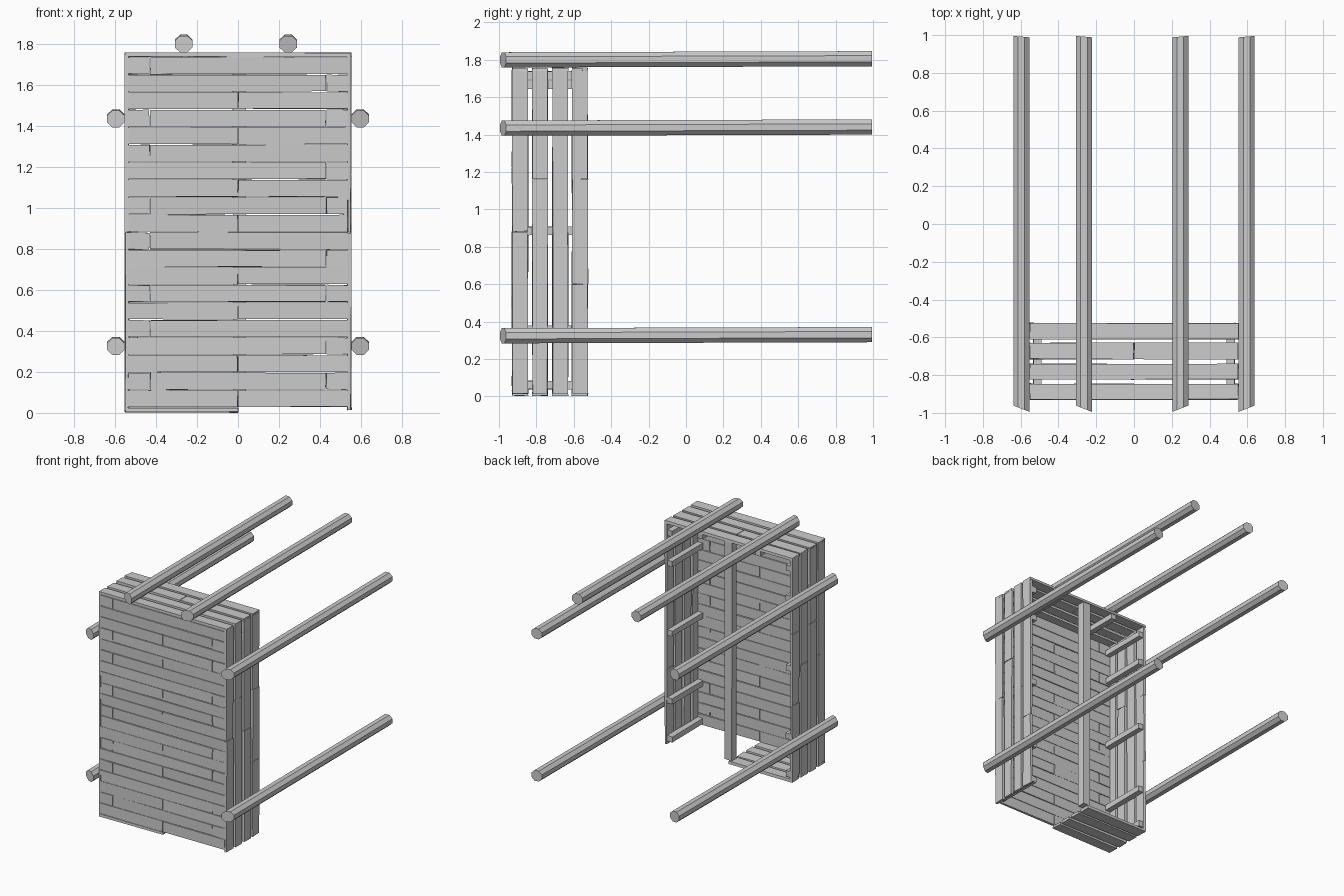
import bpy, bmesh, math, random
from mathutils import Vector

if "Cube" in bpy.data.objects:
    bpy.data.objects.remove(bpy.data.objects["Cube"])

random.seed(4)


def make_object(name, bm):
    bmesh.ops.recalc_face_normals(bm, faces=bm.faces)
    mesh = bpy.data.meshes.new(name)
    bm.to_mesh(mesh)
    bm.free()
    obj = bpy.data.objects.new(name, mesh)
    bpy.context.collection.objects.link(obj)
    return obj


def add_board(bm, x, y, z, jitter=0.003):
    """Box from (min, max) ranges, with slightly uneven corners."""
    lo, hi = Vector((x[0], y[0], z[0])), Vector((x[1], y[1], z[1]))
    for v in bmesh.ops.create_cube(bm, size=1)["verts"]:
        for i in range(3):
            v.co[i] = (lo[i] if v.co[i] < 0 else hi[i]) + random.uniform(-jitter, jitter)


def pieces(lo, hi, cuts, gap=0.004):
    """Split a length into butt-jointed pieces."""
    ends = [lo] + list(cuts) + [hi]
    return [(a + (gap / 2 if a != lo else 0), b - (gap / 2 if b != hi else 0))
            for a, b in zip(ends, ends[1:])]


# front panel: twenty rows of staggered horizontal planks
bm = bmesh.new()
pitch = 0.0855
row_cuts = [(0,), (-0.43, 0.43), (0,), (0.43,), (-0.43,)]
for row in range(20):
    z = 0.028 + row * pitch
    for span in pieces(-0.535, 0.535, row_cuts[row % 5]):
        add_board(bm, span, (-0.93, -0.91), (z + 0.001, z + pitch - 0.003), 0.002)
make_object("front_planks", bm)

# four board strips across the depth, shared by sides, top and floor
strips = [(-0.93, -0.845), (-0.822, -0.74), (-0.715, -0.63), (-0.61, -0.525)]

# side panels: vertical boards
side_cuts = [(0.88,), (1.16,), (0.88,), (0.6, 1.16)]
for name, s in (("left", -1), ("right", 1)):
    bm = bmesh.new()
    for y, cuts in zip(strips, side_cuts):
        for span in pieces(0.015, 1.745, cuts):
            add_board(bm, sorted((s * 0.533, s * 0.552)), y, span)
    make_object(name + "_side_boards", bm)

    # short battens tying the side boards together
    bm = bmesh.new()
    for z in (0.06, 0.355, 0.885, 1.43, 1.665):
        add_board(bm, sorted((s * 0.49, s * 0.533)), (-0.908, -0.53),
                  (z - 0.022, z + 0.022), 0.002)
    make_object(name + "_side_battens", bm)

# top boards
bm = bmesh.new()
for i, y in enumerate(strips):
    for span in pieces(-0.552, 0.552, (0,) if i == 2 else ()):
        add_board(bm, span, y, (1.738, 1.757))
make_object("top_boards", bm)

# battens under the top
bm = bmesh.new()
for x in (-0.25, 0.25):
    add_board(bm, (x - 0.022, x + 0.022), (-0.908, -0.53), (1.695, 1.738), 0.002)
make_object("top_battens", bm)

# floor boards remain on the left half only
bm = bmesh.new()
for y in strips:
    add_board(bm, (-0.55, 0.0), y, (0.003, 0.024))
make_object("floor_boards", bm)

# upright post in the open back
bm = bmesh.new()
add_board(bm, (-0.025, 0.04), (-0.59, -0.53), (0.03, 1.738), 0.002)
make_object("back_post", bm)


# eight-sided poles with slanted front ends
def make_pole(name, x, z):
    bm = bmesh.new()
    rings = []
    outward = math.copysign(1, x)
    for y, rise, slant in ((-0.978, -0.003, 0.018), (0.992, 0.003, 0.004)):
        ring = []
        for i in range(8):
            a = math.pi / 8 + i * math.pi / 4
            dx, dz = math.cos(a), math.sin(a)
            ring.append(bm.verts.new((x + 0.046 * dx, y + slant * dx * outward,
                                      z + 0.044 * dz + rise)))
        bm.faces.new(ring)
        rings.append(ring)
    for i in range(8):
        j = (i + 1) % 8
        bm.faces.new((rings[0][i], rings[0][j], rings[1][j], rings[1][i]))
    make_object(name, bm)


make_pole("top_left_pole", -0.265, 1.802)
make_pole("top_right_pole", 0.245, 1.802)
for name, s in (("left", -1), ("right", 1)):
    make_pole(name + "_upper_pole", s * 0.596, 1.437)
    make_pole(name + "_lower_pole", s * 0.596, 0.327)
